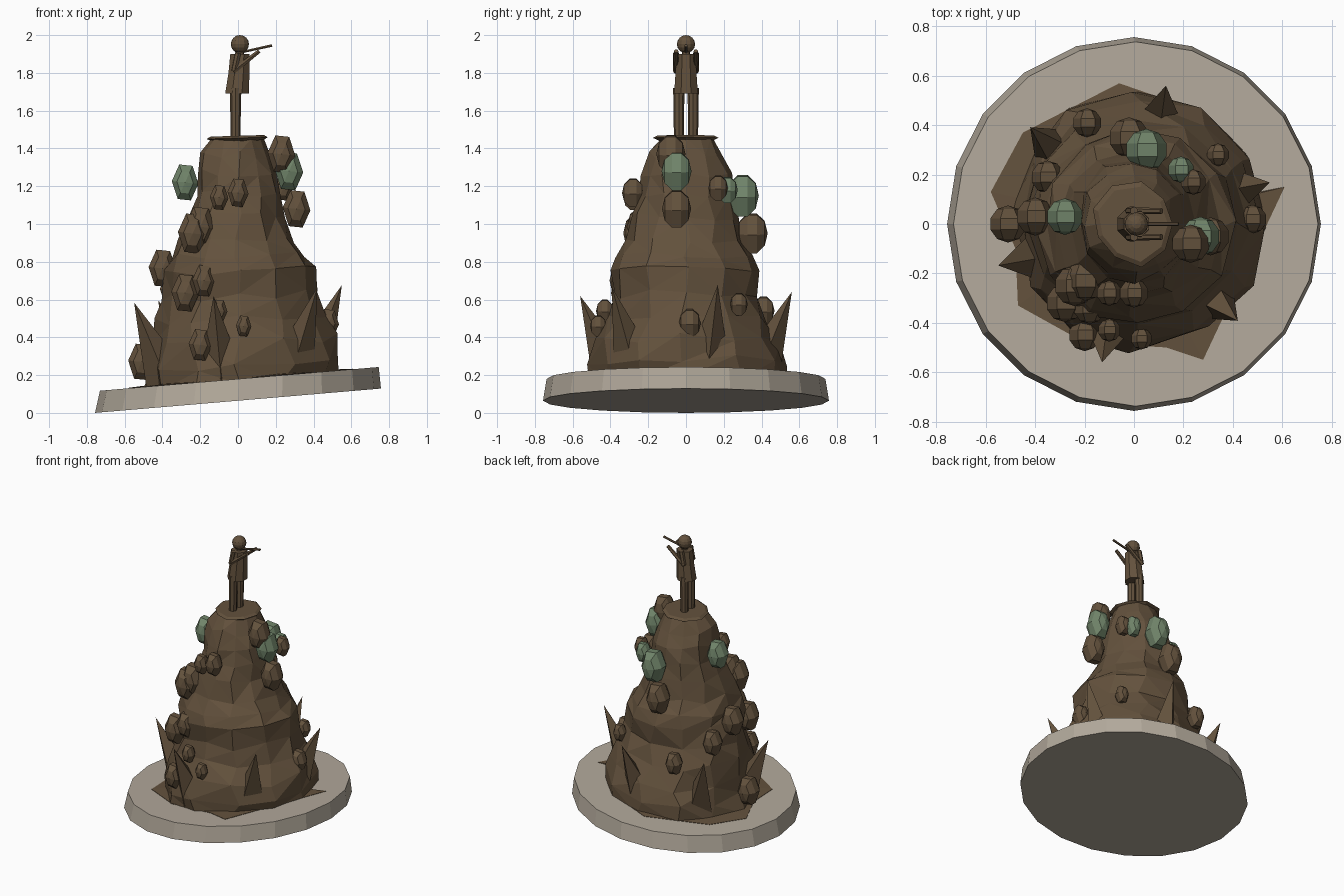
import bpy, bmesh, math, random
from mathutils import Vector, Matrix

if "Cube" in bpy.data.objects:
    bpy.data.objects.remove(bpy.data.objects["Cube"])

random.seed(11)
TILT = 0.085  # rise of the leaning plinth per unit of x


def material(name, rgb):
    m = bpy.data.materials.new(name)
    m.diffuse_color = (*rgb, 1)
    m.use_nodes = True
    m.node_tree.nodes["Principled BSDF"].inputs["Base Color"].default_value = m.diffuse_color
    return m


BROWN = material("weathered_bronze", (0.125, 0.083, 0.046))
GREEN = material("green_patina", (0.165, 0.235, 0.145))
STONE = material("pale_stone", (0.45, 0.40, 0.33))


def finish(bm, name, mat):
    bmesh.ops.recalc_face_normals(bm, faces=bm.faces[:])
    me = bpy.data.meshes.new(name)
    bm.to_mesh(me)
    bm.free()
    me.materials.append(mat)
    ob = bpy.data.objects.new(name, me)
    bpy.context.collection.objects.link(ob)
    return ob


def rod(name, a, b, r1, r2, sides=8, mat=BROWN):
    """Tapered prism from a to b."""
    a, b = Vector(a), Vector(b)
    d = b - a
    bm = bmesh.new()
    bmesh.ops.create_cone(bm, cap_ends=True, segments=sides, radius1=r1, radius2=r2, depth=d.length)
    rot = Vector((0, 0, 1)).rotation_difference(d).to_matrix().to_4x4()
    bmesh.ops.transform(bm, matrix=Matrix.Translation((a + b) / 2) @ rot, verts=bm.verts)
    return finish(bm, name, mat)


def loft(name, rings, mat=BROWN, split=False):
    """Skin a stack of closed rings of equal length and cap both ends."""
    bm = bmesh.new()
    loops = [[bm.verts.new(p) for p in ring] for ring in rings]
    n = len(loops[0])
    for lo, hi in zip(loops, loops[1:]):
        for i in range(n):
            j = (i + 1) % n
            bm.faces.new((lo[i], lo[j], hi[j], hi[i]))
    if split:
        bmesh.ops.triangulate(bm, faces=bm.faces[:])
    bm.faces.new(loops[0][::-1])
    bm.faces.new(loops[-1])
    return finish(bm, name, mat)


def oval(cx, z, rx, ry, n):
    return [(cx + rx * math.cos(math.tau * (i + .5) / n),
             ry * math.sin(math.tau * (i + .5) / n), z) for i in range(n)]


# leaning 20-sided plinth
bm = bmesh.new()
bmesh.ops.create_cone(bm, cap_ends=True, segments=20, radius1=0.757, radius2=0.738, depth=0.115)
for v in bm.verts:
    v.co.x += 0.007 if v.co.z > 0 else 0
    v.co.z += 0.122 + TILT * v.co.x
finish(bm, "plinth", STONE)

# ragged skirt where the rock meets the plinth
SKIRT = [(.61, .15), (.46, .12), (.36, .30), (.20, .48), (-.06, .57), (-.45, .37), (-.58, .13),
         (-.48, -.10), (-.47, -.33), (-.20, -.48), (.13, -.50), (.28, -.55)]
bm = bmesh.new()
rim = [bm.verts.new((x, y, 0.182 + TILT * x)) for x, y in SKIRT]
low = [bm.verts.new((x, y, 0.15 + TILT * x)) for x, y in SKIRT]
top = bm.verts.new((0, 0, 0.21))
for i in range(len(rim)):
    j = (i + 1) % len(rim)
    bm.faces.new((rim[i], rim[j], top))
    bm.faces.new((low[i], low[j], rim[j], rim[i]))
bm.faces.new(low)
finish(bm, "rock_skirt", BROWN)

# craggy rock mound: height, then reach to -x, +x, -y, +y
PROFILE = [(.15, .50, .54, .51, .54), (.26, .47, .545, .51, .54), (.37, .46, .54, .50, .50),
           (.50, .43, .47, .42, .44), (.62, .405, .41, .38, .39), (.75, .385, .41, .42, .38),
           (.83, .36, .37, .38, .36), (.92, .32, .30, .335, .31), (1.04, .265, .245, .285, .275),
           (1.16, .225, .22, .25, .265), (1.27, .215, .21, .235, .245), (1.36, .20, .18, .20, .20),
           (1.45, .14, .14, .14, .15)]
N = 12
rings = []
for k, (z, xn, xp, yn, yp) in enumerate(PROFILE):
    ring = []
    for i in range(N):
        a = math.tau * (i + random.uniform(-.15, .15)) / N
        c, s = math.cos(a), math.sin(a)
        q = 1 + random.uniform(-.05, .035)
        x, y = q * c * (xp if c > 0 else xn), q * s * (yp if s > 0 else yn)
        wob = random.uniform(-.025, .025) if 0 < k < len(PROFILE) - 1 else 0
        ring.append((x, y, z + wob + TILT * x * max(0, 1 - z)))
    rings.append(ring)
loft("rock_mound", rings, split=True)

# flared ledge under the figure
ledge = [[], [], []]
for i in range(9):
    a = math.tau * i / 9
    k = random.uniform(.95, 1.12)
    for ring, r, z in zip(ledge, (.12, .16 * k, .14 * k), (1.43, 1.455, 1.467)):
        x = r * math.cos(a)
        ring.append((x, r * math.sin(a), z + .03 * x))
loft("ledge", ledge)

# six outward-leaning rock spikes
for i in range(6):
    a = math.radians(17 + 60 * i)
    c, s = math.cos(a), math.sin(a)
    rod("rock_spike", (.39 * c, .39 * s, .20 + TILT * .4 * c),
        (.575 * c, .575 * s, .63 + TILT * .57 * c), .12, 0, 4)

# faceted boulders: x, y, z, radius
BOULDERS = [(.23, -.08, 1.37, .075), (.31, -.05, 1.08, .075), (0, -.28, 1.165, .057),
            (-.10, -.28, 1.14, .05), (-.20, -.23, .985, .08), (-.24, -.25, .95, .08),
            (-.40, .03, .765, .075), (-.35, .19, .65, .065), (-.18, -.34, .70, .063),
            (-.28, -.32, .635, .075), (-.20, -.45, .36, .063), (-.10, -.43, .54, .045),
            (.03, -.465, .46, .042), (-.51, 0, .27, .073), (.48, .02, .475, .056),
            (-.02, .35, .95, .08), (.24, .17, 1.19, .05), (.34, .28, .575, .045),
            (-.19, .41, .54, .057)]
NODULES = [(-.28, .03, 1.22, .072), (.05, .30, 1.15, .083), (.19, .22, 1.18, .052),
           (.27, -.05, 1.28, .077)]
for name, mat, items in (("boulder", BROWN, BOULDERS), ("green_nodule", GREEN, NODULES)):
    for x, y, z, r in items:
        bm = bmesh.new()
        bmesh.ops.create_uvsphere(bm, u_segments=6, v_segments=5, radius=r * 1.03)
        m = (Matrix.Translation((x, y, z)) @ Matrix.Diagonal((1, 1, 1.5, 1))
             @ Matrix.Rotation(math.radians(4), 4, 'Y')
             @ Matrix.Rotation(math.pi / 2, 4, 'X') @ Matrix.Rotation(math.pi / 6, 4, 'Z'))
        bmesh.ops.transform(bm, matrix=m, verts=bm.verts)
        finish(bm, name, mat)

# standing figure: coat, neck, head
loft("coat", [oval(-.005, 1.69, .068, .068, 8), oval(.005, 1.80, .06, .06, 8),
              oval(.01, 1.90, .055, .055, 8)])
rod("neck", (.01, 0, 1.89), (.01, 0, 1.93), .022, .022)
bm = bmesh.new()
bmesh.ops.create_uvsphere(bm, u_segments=12, v_segments=8, radius=.048)
bmesh.ops.translate(bm, vec=(.01, 0, 1.952), verts=bm.verts)
finish(bm, "head", BROWN)

# mirrored limbs
for side, s in (("left", 1), ("right", -1)):
    rod(side + "_leg", (-.014, .038 * s, 1.455), (-.012, .038 * s, 1.72), .026, .03)
    rod(side + "_upper_arm", (.0, .053 * s, 1.905), (-.02, .054 * s, 1.81), .017, .016, 6)
    rod(side + "_forearm", (-.025, .054 * s, 1.808), (.112, .052 * s, 1.915), .015, .012, 6)

# slim instrument held to the face
rod("instrument", (.03, 0, 1.912), (.18, 0, 1.945), .007, .008, 6)
